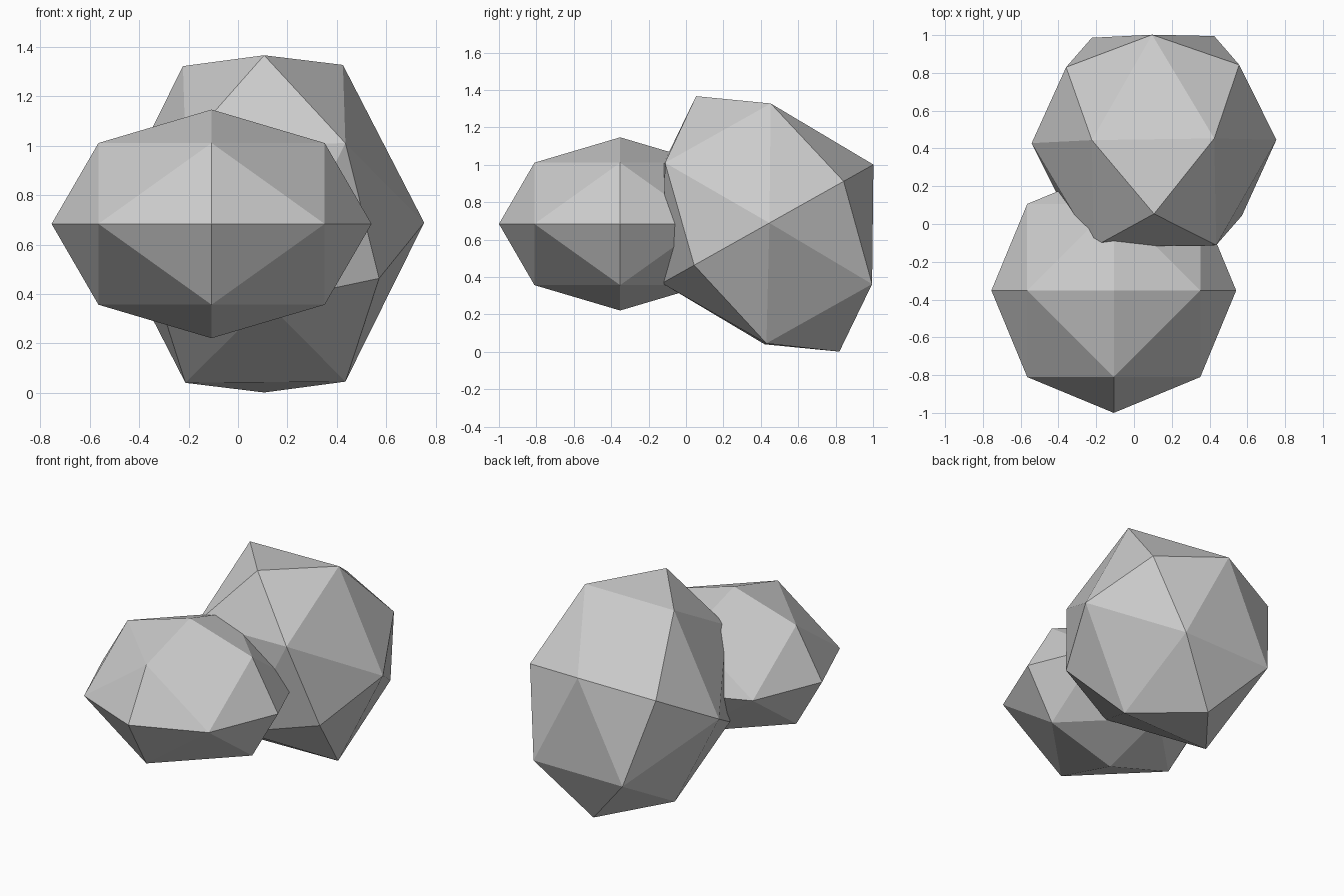
import bpy
import bmesh
from math import radians

cube = bpy.data.objects.get("Cube")
if cube:
    bpy.data.objects.remove(cube, do_unlink=True)

# Plain stone grey
grey = bpy.data.materials.new("stone_grey")
grey.use_nodes = True
colour = (0.6, 0.6, 0.6, 1.0)
grey.diffuse_color = colour
grey.node_tree.nodes["Principled BSDF"].inputs["Base Color"].default_value = colour


def boulder(name, location, scale, rotation):
    """Octahedron split once and pushed out to a sphere, then stretched."""
    bm = bmesh.new()
    bmesh.ops.create_uvsphere(bm, u_segments=4, v_segments=2, radius=1)
    bmesh.ops.subdivide_edges(bm, edges=bm.edges[:], cuts=1, use_grid_fill=True)
    for v in bm.verts:
        v.co.normalize()
    bmesh.ops.triangulate(bm, faces=[f for f in bm.faces if len(f.verts) > 3])
    bmesh.ops.recalc_face_normals(bm, faces=bm.faces[:])
    mesh = bpy.data.meshes.new(name)
    bm.to_mesh(mesh)
    bm.free()
    mesh.materials.append(grey)
    obj = bpy.data.objects.new(name, mesh)
    obj.location = location
    obj.scale = scale
    obj.rotation_euler = rotation
    bpy.context.collection.objects.link(obj)
    return obj


# Small upright boulder in front, larger tilted one behind
boulder("small_boulder", (-0.107, -0.352, 0.684), (0.648, 0.648, 0.463), (0, 0, 0))
boulder("large_boulder", (0.106, 0.437, 0.684), (0.648, 0.648, 0.783),
        (radians(29.3), 0, radians(45.9)))
# Spin about its own long axis first, then lean forward
large = bpy.data.objects["large_boulder"]
large.rotation_mode = 'ZYX'
